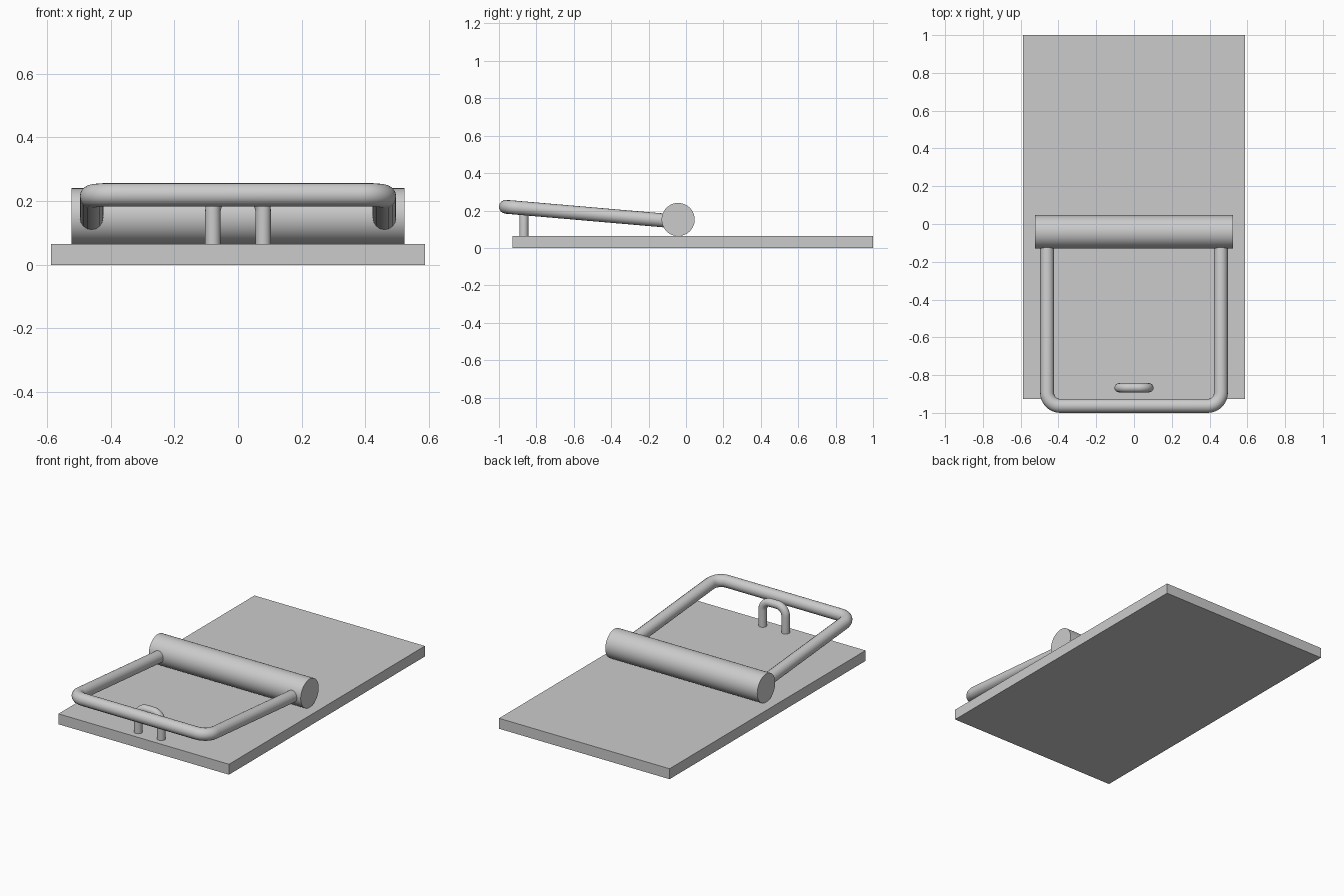
import bpy, math
from mathutils import Vector

if "Cube" in bpy.data.objects:
    bpy.data.objects.remove(bpy.data.objects["Cube"])


def smooth(obj):
    bpy.ops.object.select_all(action='DESELECT')
    obj.select_set(True)
    bpy.context.view_layer.objects.active = obj
    bpy.ops.object.shade_smooth_by_angle(angle=math.radians(40))


def fillet(points, radius, steps=10):
    """Round the inner corners of an open path with true arcs (right-angle bends)."""
    pts = [Vector(p) for p in points]
    out = [pts[0]]
    for a, b, c in zip(pts, pts[1:], pts[2:]):
        u, v = (a - b).normalized(), (c - b).normalized()
        centre = b + (u + v) * radius
        for i in range(steps + 1):
            t = math.pi / 2 * i / steps
            out.append(centre - v * radius * math.cos(t) - u * radius * math.sin(t))
    out.append(pts[-1])
    return out


def tube(name, points, bend, radius):
    path = fillet(points, bend)
    curve = bpy.data.curves.new(name, 'CURVE')
    curve.dimensions = '3D'
    curve.bevel_depth = radius
    curve.bevel_resolution = 6
    curve.use_fill_caps = True
    spline = curve.splines.new('POLY')
    spline.points.add(len(path) - 1)
    for p, co in zip(spline.points, path):
        p.co = (*co, 1)
    obj = bpy.data.objects.new(name, curve)
    bpy.context.collection.objects.link(obj)
    bpy.ops.object.select_all(action='DESELECT')
    obj.select_set(True)
    bpy.context.view_layer.objects.active = obj
    bpy.ops.object.convert(target='MESH')
    obj = bpy.context.object
    obj.name = name
    smooth(obj)
    return obj


# Flat base plate
bpy.ops.mesh.primitive_cube_add(size=1, location=(0, 0.0365, 0.0325))
base = bpy.context.object
base.name = "base_plate"
base.scale = (1.174, 1.927, 0.065)
bpy.ops.object.transform_apply(location=False, rotation=False, scale=True)

# Hinge barrel lying across the plate
bpy.ops.mesh.primitive_cylinder_add(vertices=64, radius=0.0885, depth=1.046,
                                    location=(0, -0.042, 0.152),
                                    rotation=(0, math.pi / 2, 0))
barrel = bpy.context.object
barrel.name = "hinge_barrel"
smooth(barrel)

# Tilted U-shaped bail, ends buried in the barrel
tube("bail_handle", [(-0.46, -0.07, 0.143), (-0.46, -0.963, 0.22),
                     (0.46, -0.963, 0.22), (0.46, -0.07, 0.143)], 0.07, 0.037)

# Small staple standing on the plate
tube("staple", [(-0.079, -0.867, 0.05), (-0.079, -0.867, 0.222),
                (0.079, -0.867, 0.222), (0.079, -0.867, 0.05)], 0.055, 0.0245)
